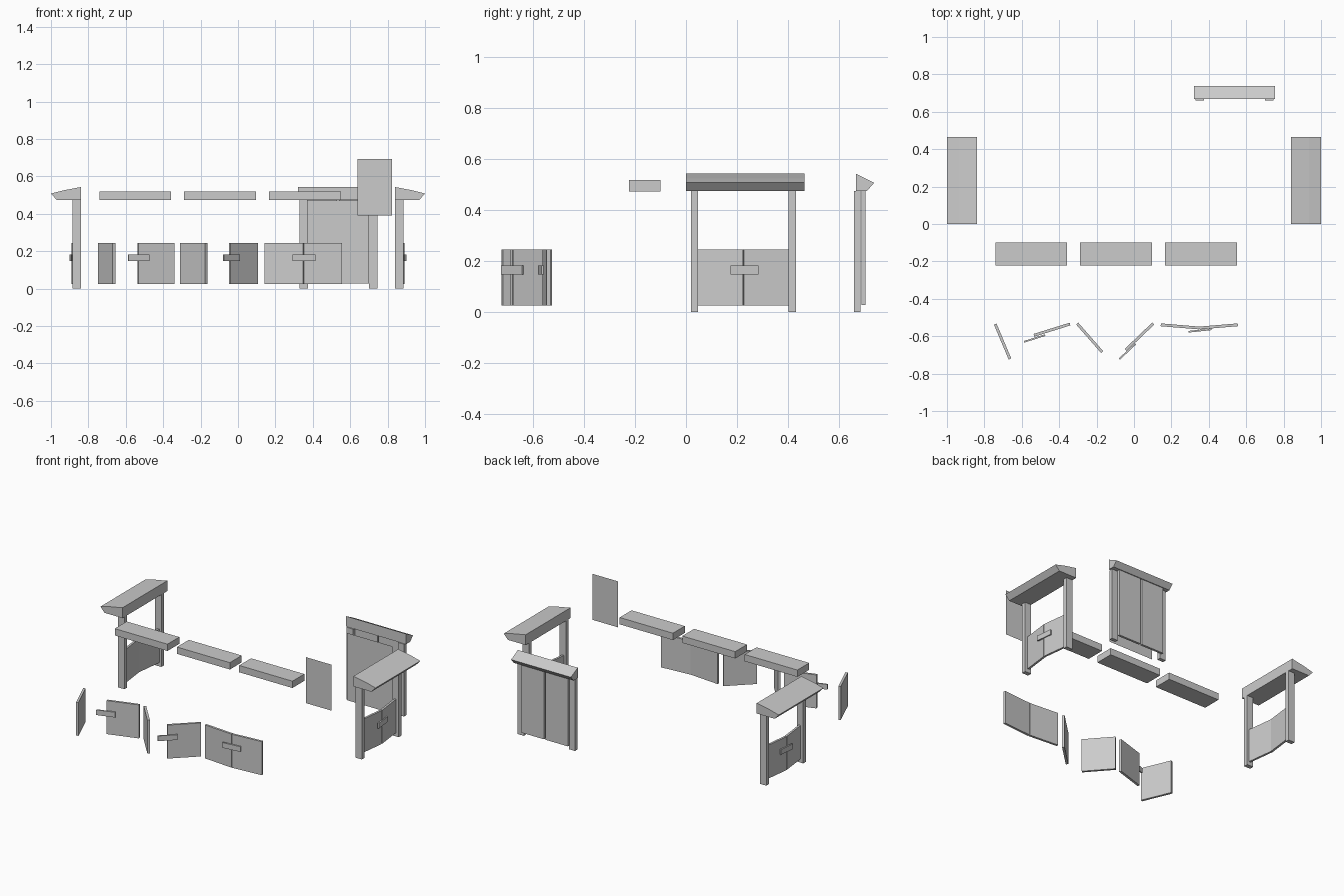
import bpy
from mathutils import Vector

if "Cube" in bpy.data.objects:
    bpy.data.objects.remove(bpy.data.objects["Cube"])


def mesh(name, verts, faces):
    me = bpy.data.meshes.new(name)
    me.from_pydata(verts, [], faces)
    ob = bpy.data.objects.new(name, me)
    bpy.context.collection.objects.link(ob)
    return ob


def prism(name, loop, ext):
    """Extrude a closed loop of 3D points along the vector ext."""
    n = len(loop)
    a = [Vector(p) for p in loop]
    verts = a + [p + Vector(ext) for p in a]
    faces = [list(range(n))[::-1], list(range(n, 2 * n))]
    faces += [[i, (i + 1) % n, n + (i + 1) % n, n + i] for i in range(n)]
    normal = sum(((a[i] - a[0]).cross(a[(i + 1) % n] - a[0]) for i in range(1, n)), Vector())
    if normal.dot(Vector(ext)) < 0:
        faces = [f[::-1] for f in faces]
    return mesh(name, verts, faces)


def box(name, x0, x1, y0, y1, z0, z1):
    return prism(name, [(x0, y0, z0), (x1, y0, z0), (x1, y1, z0), (x0, y1, z0)], (0, 0, z1 - z0))


def slab(name, p, q, t, z0, z1):
    """Upright board whose plan runs from p to q with thickness t."""
    p, q = Vector(p), Vector(q)
    d = (q - p).normalized()
    n = Vector((-d.y, d.x)) * t / 2
    return prism(name, [(*(v), z0) for v in (p - n, q - n, q + n, p + n)], (0, 0, z1 - z0))


DOOR = (0.025, 0.245)
LATCH = (0.148, 0.182)

# side gates, mirrored left and right
for s, side in ((1, "right"), (-1, "left")):
    profile = [(0.84, 0.475), (0.97, 0.475), (1.0, 0.508), (0.935, 0.525), (0.84, 0.543)]
    prism(side + "_gate_roof", [(s * x, 0, z) for x, z in profile], (0, 0.465, 0))
    for y0, nm in ((0.02, "front"), (0.403, "back")):
        x0, x1 = sorted((s * 0.84, s * 0.886))
        box(f"{side}_gate_{nm}_post", x0, x1, y0, y0 + 0.028, 0, 0.475)
    slab(side + "_gate_door_a", (s * 0.86, 0.046), (s * 0.882, 0.224), 0.014, *DOOR)
    slab(side + "_gate_door_b", (s * 0.882, 0.226), (s * 0.86, 0.405), 0.014, *DOOR)
    slab(side + "_gate_latch", (s * 0.897, 0.175), (s * 0.885, 0.285), 0.009, *LATCH)

# back gate with tall doors
prism("back_gate_roof",
      [(0.32, y, z) for y, z in ((0.667, 0.475), (0.71, 0.475), (0.738, 0.507), (0.667, 0.543))],
      (0.435, 0, 0))
for x0, nm in ((0.328, "left"), (0.70, "right")):
    box(f"back_gate_{nm}_post", x0, x0 + 0.045, 0.66, 0.684, 0, 0.475)
slab("back_gate_left_door", (0.365, 0.697), (0.53, 0.697), 0.015, 0.028, 0.475)
slab("back_gate_right_door", (0.54, 0.697), (0.705, 0.697), 0.015, 0.028, 0.475)

# flat single-sheet panels
for nm, x0, x1, y, z0, z1 in (("backing_sheet", 0.368, 0.70, 0.605, 0.028, 0.47),
                              ("floating_sheet", 0.638, 0.823, -0.205, 0.39, 0.692)):
    mesh(nm, [(x0, y, z0), (x1, y, z0), (x1, y, z1), (x0, y, z1)], [(0, 1, 2, 3)])

# row of lintel beams
for i, (x0, x1) in enumerate(((-0.74, -0.357), (-0.288, 0.097), (0.165, 0.552))):
    box(f"lintel_beam_{i + 1}", x0, x1, -0.223, -0.10, 0.473, 0.518)

# loose half-height doors: wide open, half open, closed
doors = [((-0.742, -0.535), (-0.663, -0.722)), ((-0.342, -0.535), (-0.535, -0.595)),
         ((-0.304, -0.532), (-0.17, -0.685)), ((0.103, -0.532), (-0.044, -0.673)),
         ((0.143, -0.539), (0.349, -0.556)), ((0.555, -0.539), (0.351, -0.556))]
for i, (p, q) in enumerate(doors):
    slab(f"swing_door_{i + 1}", p, q, 0.015, *DOOR)

# latches carried by the right-hand doors
latches = [((-0.588, -0.63), (-0.475, -0.594)), ((-0.078, -0.722), (0.008, -0.641)),
           ((0.292, -0.576), (0.415, -0.563))]
for i, (p, q) in enumerate(latches):
    slab(f"swing_latch_{i + 1}", p, q, 0.009, *LATCH)
